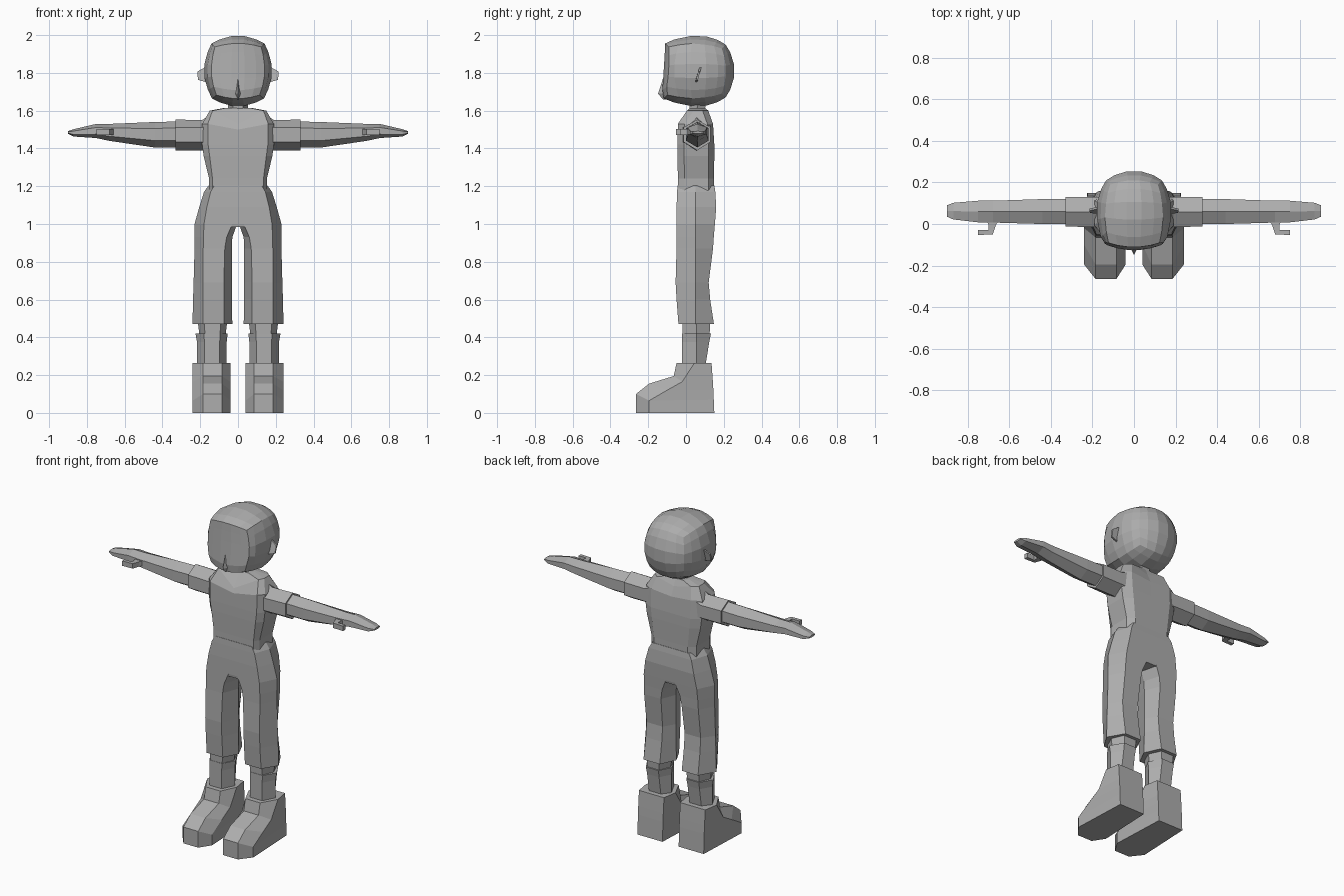
import bpy, bmesh
from mathutils import Vector

grey = bpy.data.materials.new("plain_grey")
grey.diffuse_color = (0.42, 0.42, 0.42, 1)


def finish(name, bm):
    bmesh.ops.recalc_face_normals(bm, faces=bm.faces)
    me = bpy.data.meshes.new(name)
    bm.to_mesh(me)
    bm.free()
    me.materials.append(grey)
    ob = bpy.data.objects.new(name, me)
    bpy.context.collection.objects.link(ob)
    return ob


def loft(name, rings):
    """Skin a list of equal-length point rings and cap both ends."""
    bm = bmesh.new()
    vs = [[bm.verts.new(p) for p in r] for r in rings]
    n = len(vs[0])
    for a, b in zip(vs, vs[1:]):
        for i in range(n):
            j = (i + 1) % n
            bm.faces.new((a[i], a[j], b[j], b[i]))
    bm.faces.new(vs[0])
    bm.faces.new(vs[-1])
    return finish(name, bm)


def pair(name, rings):
    """Build a part on the +x side and its mirror image."""
    loft(name + "_left", rings)
    loft(name + "_right", [[(-x, y, z) for x, y, z in r] for r in rings])


def hexa(z, inner, fi, fo, outer, yf, ym, yb):
    """Six-sided level ring: flat front and back, pointed sides."""
    return [(inner, ym, z), (fi, yf, z), (fo, yf, z),
            (outer, ym, z), (fo, yb, z), (fi, yb, z)]


def arm_ring(x, y0, y1, z0, z1):
    """Six-sided upright ring with its points at top and bottom."""
    ym, a, b = (y0 + y1) / 2, z0 + (z1 - z0) * .27, z0 + (z1 - z0) * .75
    return [(x, ym, z0), (x, y0, a), (x, y0, b), (x, ym, z1), (x, y1, b), (x, y1, a)]


# torso: front and back panels with narrow chamfers, neckline dips to a V
def torso_ring(z, f, s, yf, yb, dip=0.0, yc=None):
    yc = yf if yc is None else yc
    return [(0, yc, z - dip), (f, yf, z), (s, yf + .035, z), (s, yb - .03, z), (f * .85, yb, z),
            (0, yb, z - dip * .4), (-f * .85, yb, z), (-s, yb - .03, z), (-s, yf + .035, z), (-f, yf, z)]


loft("torso", [torso_ring(1.17, .135, .153, -.043, .148),
               torso_ring(1.24, .135, .153, -.043, .148),
               torso_ring(1.36, .150, .182, -.045, .15),
               torso_ring(1.42, .158, .19, -.045, .15),
               torso_ring(1.53, .16, .19, -.043, .143, .03),
               torso_ring(1.60, .135, .15, .005, .118, .07, -.04),
               torso_ring(1.615, .06, .07, .02, .10)])

# trousers: hip block and two hexagonal legs
loft("hips", [hexa(z, -s, -f, f, s, yf, .05, yb) for z, f, s, yf, yb in (
    (1.205, .125, .155, -.045, .15), (1.17, .145, .18, -.047, .155),
    (1.09, .165, .205, -.05, .16), (1.0, .18, .23, -.05, .153), (.985, .05, .06, -.048, .15))])
pair("trouser_leg", [hexa(*r) for r in (
    (1.0, .005, .03, .18, .23, -.05, .05, .153),
    (.93, .03, .06, .183, .23, -.05, .05, .147),
    (.87, .033, .07, .184, .23, -.05, .05, .143),
    (.69, .033, .075, .184, .235, -.055, .05, .12),
    (.60, .033, .075, .184, .238, -.05, .05, .128),
    (.47, .03, .075, .185, .241, -.04, .05, .148))])

# lower legs and socks
pair("shin", [hexa(*r) for r in (
    (.50, .055, .09, .18, .215, -.02, .055, .13),
    (.42, .065, .095, .175, .205, -.018, .055, .125))])
pair("sock", [hexa(*r) for r in (
    (.42, .055, .095, .18, .225, -.02, .055, .132),
    (.375, .06, .097, .178, .217, -.02, .055, .123),
    (.25, .06, .097, .178, .217, -.02, .055, .103))])


# shoes: raised centre strip, lower side panels
def shoe_ring(yf, zf, ys, zs, yb, zb):
    return [(.04, ys, zs), (.085, yf, zf), (.185, yf, zf),
            (.24, ys, zs), (.225, yb, zb), (.055, yb, zb)]


pair("shoe", [shoe_ring(*r) for r in (
    (-.265, 0, -.195, 0, .15, 0),
    (-.265, .10, -.195, .065, .147, .07),
    (-.195, .155, -.10, .12, .145, .12),
    (-.065, .195, -.02, .165, .142, .17),
    (-.05, .265, .045, .265, .135, .265))])

# sleeves, arms with tapering hands, and thumbs
pair("sleeve", [arm_ring(.14, -.02, .13, 1.37, 1.585),
                arm_ring(.19, -.015, .13, 1.39, 1.55),
                arm_ring(.33, -.012, .13, 1.39, 1.553)])
pair("arm", [arm_ring(*r) for r in (
    (.30, 0, .12, 1.405, 1.543), (.44, 0, .12, 1.405, 1.54),
    (.68, .007, .112, 1.44, 1.53), (.75, .008, .112, 1.455, 1.53),
    (.87, .022, .102, 1.463, 1.502), (.90, .035, .09, 1.478, 1.492))])
pair("thumb", [[(x0, y0, z) for z in (1.472, 1.502)] + [(x1, y1, z) for z in (1.502, 1.472)]
               for x0, y0, x1, y1 in ((.65, .02, .71, .02), (.665, -.005, .70, -.005),
                                      (.68, -.05, .70, -.03), (.75, -.053, .75, -.03))])

# neck
loft("neck", [hexa(z, -r, -r / 2, r / 2, r, .06 - r * .8, .06, .06 + r * .8)
              for z, r in ((1.58, .065), (1.61, .052), (1.66, .055))])

# head: rounded cube with a flattened face and tapered chin
bm = bmesh.new()
bmesh.ops.create_cube(bm, size=2)
bmesh.ops.subdivide_edges(bm, edges=bm.edges[:], cuts=4, use_grid_fill=True)
for v in bm.verts:
    c = v.co.copy()
    u = c.lerp(c.normalized(), .88 if c.y > 0 else .78)
    x, z = .183 * u.x, 1.81 + .19 * u.z
    y = .07 + (.19 if u.y > 0 else .25) * u.y
    if u.z < 0 and u.y < 0:
        x *= 1 - .22 * min(1, -u.y) * u.z * u.z
    face = -.12 + 1.4 * x * x - .012 * min(0.7, max(-.7, -u.z))
    if u.z < -.6:
        face += .06 * (-u.z - .6)
    v.co = Vector((x, max(y, face), max(z, 1.624)))
finish("head", bm)

# nose: small wedge
loft("nose", [[(0, -.11, 1.77), (.004, -.11, 1.77), (0, -.122, 1.77), (-.004, -.11, 1.77)],
              [(0, -.10, 1.69), (.017, -.115, 1.69), (0, -.148, 1.69), (-.017, -.115, 1.69)],
              [(0, -.10, 1.66), (.003, -.11, 1.66), (0, -.122, 1.66), (-.003, -.11, 1.66)]])

# ears: thin slanted plates
pair("ear", [[(.165, .052 + o, 1.75), (.212, .057 + o, 1.763),
              (.215, .068 + o, 1.807), (.165, .078 + o, 1.835)] for o in (-.004, .006)])
